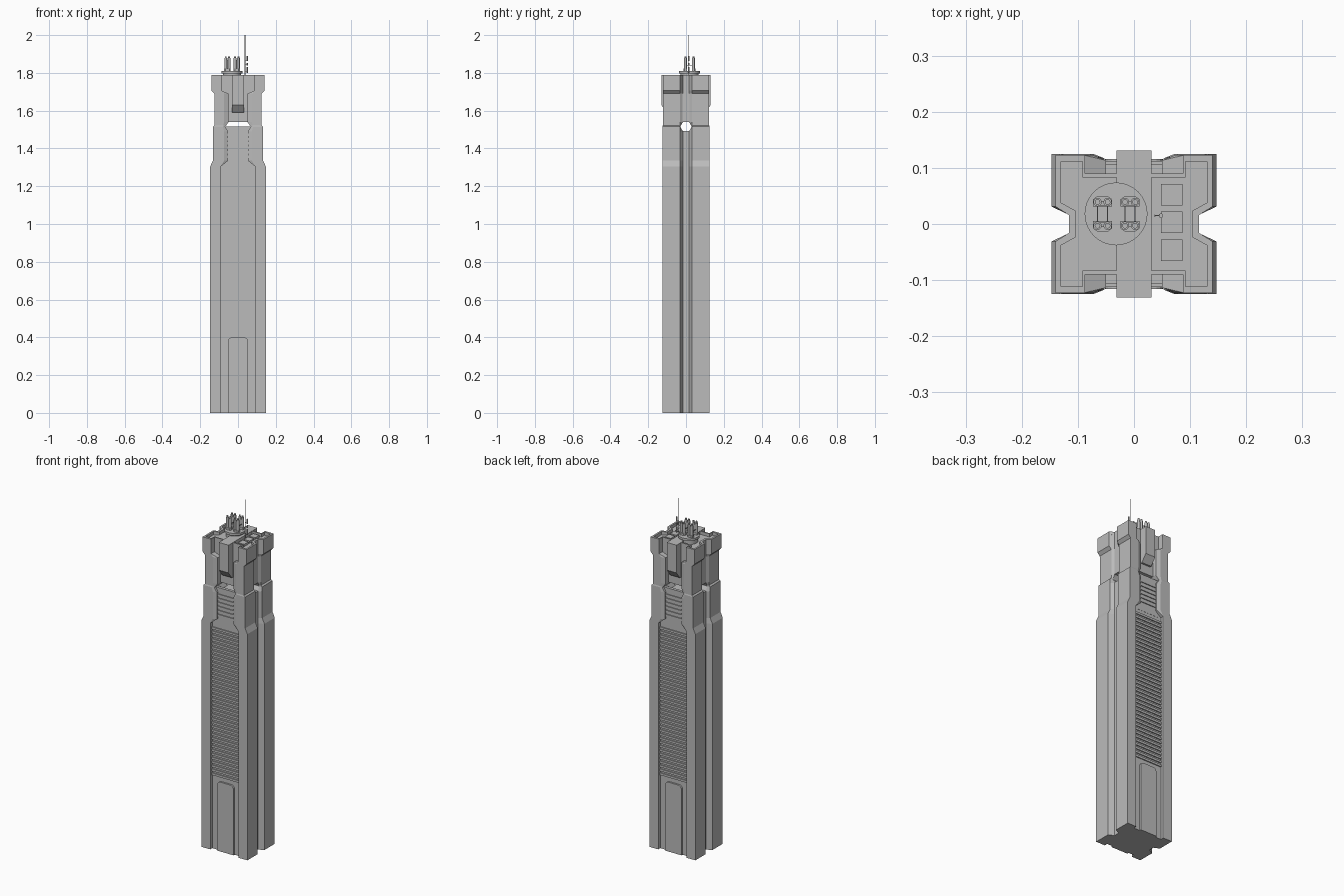
import bpy, bmesh, math

if "Cube" in bpy.data.objects:
    bpy.data.objects.remove(bpy.data.objects["Cube"], do_unlink=True)

grey = bpy.data.materials.new("concrete_grey")
grey.use_nodes = True
GREY = (0.5, 0.5, 0.5, 1)
grey.diffuse_color = GREY
grey.node_tree.nodes["Principled BSDF"].inputs["Base Color"].default_value = GREY


def finish(name, bm):
    bmesh.ops.recalc_face_normals(bm, faces=bm.faces)
    mesh = bpy.data.meshes.new(name)
    bm.to_mesh(mesh)
    bm.free()
    mesh.materials.append(grey)
    obj = bpy.data.objects.new(name, mesh)
    bpy.context.collection.objects.link(obj)
    return obj


def bridge(bm, a, b):
    n = len(a)
    for i in range(n):
        j = (i + 1) % n
        bm.faces.new((a[i], a[j], b[j], b[i]))


def loft(name, rings):
    """Closed skin through rings that share a point count."""
    bm = bmesh.new()
    loops = [[bm.verts.new(p) for p in ring] for ring in rings]
    for a, b in zip(loops, loops[1:]):
        bridge(bm, a, b)
    bm.faces.new(loops[0])
    bm.faces.new(loops[-1])
    return finish(name, bm)


def prism(name, plan, z0, z1):
    return loft(name, [[(x, y, z) for x, y in plan] for z in (z0, z1)])


def box(name, x0, x1, y0, y1, z0, z1):
    return prism(name, [(x0, y0), (x1, y0), (x1, y1), (x0, y1)], z0, z1)


def disc(name, x, y, r, z0, z1, n=32):
    ring = [(x + r * math.cos(2 * math.pi * i / n),
             y + r * math.sin(2 * math.pi * i / n)) for i in range(n)]
    obj = prism(name, ring, z0, z1)
    for p in obj.data.polygons:
        p.use_smooth = len(p.vertices) == 4
    obj.data.set_sharp_from_angle(angle=math.radians(40))
    return obj


# Corner pillars: height, outer x, inner x, front y, inner chamfer, groove half width
levels = [
    (0.0, .147, .09, .125, .002, .016),
    (1.305, .147, .09, .125, .002, .016),
    (1.335, .133, .053, .125, .02, .016),
    (1.49, .133, .053, .125, .02, .016),
    (1.515, .133, .068, .125, .012, .030),
    (1.522, .125, .062, .123, .015, .027),
    (1.54, .125, .05, .123, .024, .016),
    (1.69, .125, .05, .123, .024, .016),
    (1.706, .14, .087, .123, .002, .016),
    (1.772, .14, .087, .123, .002, .016),
]
for sx, side in ((1, "left"), (-1, "right")):
    for sy, end in ((-1, "front"), (1, "back")):
        rings = []
        for z, xo, xi, yo, c, g in levels:
            plan = [(xo, .031), (xo, yo), (xi + c, yo), (xi, yo - c * .4),
                    (xi, g), (.115, g)]
            rings.append([(sx * x, sy * y, z) for x, y in plan])
        loft(f"pillar_{end}_{side}", rings)

# Central core, open just below the head
box("lower_core", -.116, .116, -.106, .106, 0, 1.492)
box("upper_core", -.116, .116, -.09, .09, 1.54, 1.772)


def span(name, half, y0, y1, z0, z1, sy):
    box(name, -half, half, min(sy * y0, sy * y1), max(sy * y0, sy * y1), z0, z1)


for sy, end in ((-1, "front"), (1, "back")):
    span(f"{end}_panel", .066, .09, .107, 1.3, 1.515, sy)

    # Louvres on the tall panel and the small upper panel
    for label, half, z0, z1, count in (("lower", .09, .425, 1.29, 38),
                                       ("upper", .053, 1.35, 1.49, 6)):
        step = (z1 - z0) / count
        for i in range(count):
            z = z0 + i * step
            span(f"{end}_{label}_louvre", half, .1, .112, z, z + step * .55, sy)

    # Entrance slab with rounded top corners
    r, w, h = .02, .052, .4
    arch = [(-w, 0), (w, 0)]
    for cx, start in ((w - r, 0), (r - w, 90)):
        for k in range(5):
            a = math.radians(start + k * 22.5)
            arch.append((cx + r * math.cos(a), h - r + r * math.sin(a)))
    loft(f"{end}_entrance", [[(x, sy * y, z) for x, z in arch] for y in (.1, .116)])

# Spine across the head with undercut ends
half_profile = [(.131, 1.79), (.131, 1.63), (.1, 1.59), (.08, 1.59)]
profile = half_profile + [(-y, z) for y, z in reversed(half_profile)]
loft("head_spine", [[(x, y, z) for y, z in profile] for x in (-.031, .031)])

# Parapet around the roof
outer = [(.031, .09), (.087, .09), (.087, .123), (.14, .123), (.14, .031), (.116, .016)]
inner = [(.031, .083), (.092, .083), (.092, .111), (.13, .111), (.13, .038), (.103, .023)]


def mirror_plan(quarter):
    top = quarter + [(x, -y) for x, y in reversed(quarter)]
    return top + [(-x, y) for x, y in reversed(top)]


bm = bmesh.new()
loops = [[bm.verts.new((x, y, z)) for x, y in mirror_plan(q)]
         for q, z in ((outer, 1.772), (outer, 1.79), (inner, 1.79), (inner, 1.772))]
for a, b in zip(loops, loops[1:] + loops[:1]):
    bridge(bm, a, b)
finish("parapet", bm)

# Roof platform
PX, PY = -.032, .018
disc("platform_neck", PX, PY, .047, 1.77, 1.797)
disc("platform_top", PX, PY, .056, 1.797, 1.81)

# Twin flue stacks, four clusters
for cx in (PX - .024, PX + .025):
    for s in (-1, 1):
        cy = PY + s * .019
        plan = [(-.017, -.006), (.017, -.006), (.017, .007), (.01, .012), (-.01, .012), (-.017, .007)]
        base = [(cx + x, cy + s * y) for x, y in plan]
        prism("stack_base", base, 1.81, 1.822)
        for dx in (-.009, .009):
            disc("flue", cx + dx, cy + s * .002, .0075, 1.82, 1.878, 12)
            disc("flue_tip", cx + dx, cy + s * .002, .005, 1.878, 1.887, 12)
        box("stack_web", cx - .008, cx + .008, cy - .004, cy + .004, 1.82, 1.868)
    for dx in (-.009, .009):
        box("stack_tie", cx + dx - .001, cx + dx + .001, PY - .018, PY + .018, 1.84, 1.843)

# Roof service boxes
for cy in (.052, .003, -.047):
    box("roof_unit", .048, .086, cy - .019, cy + .019, 1.77, 1.785)

# Antenna mast with side aerials
disc("antenna_mast", .037, .015, .0016, 1.77, 2.0, 8)
for z0, z1 in ((1.80, 1.832), (1.84, 1.852), (1.862, 1.89)):
    disc("aerial", .048, .015, .004, z0, z1, 8)
    box("aerial_arm", .037, .048, .0142, .0158, z0 + .004, z0 + .007)
